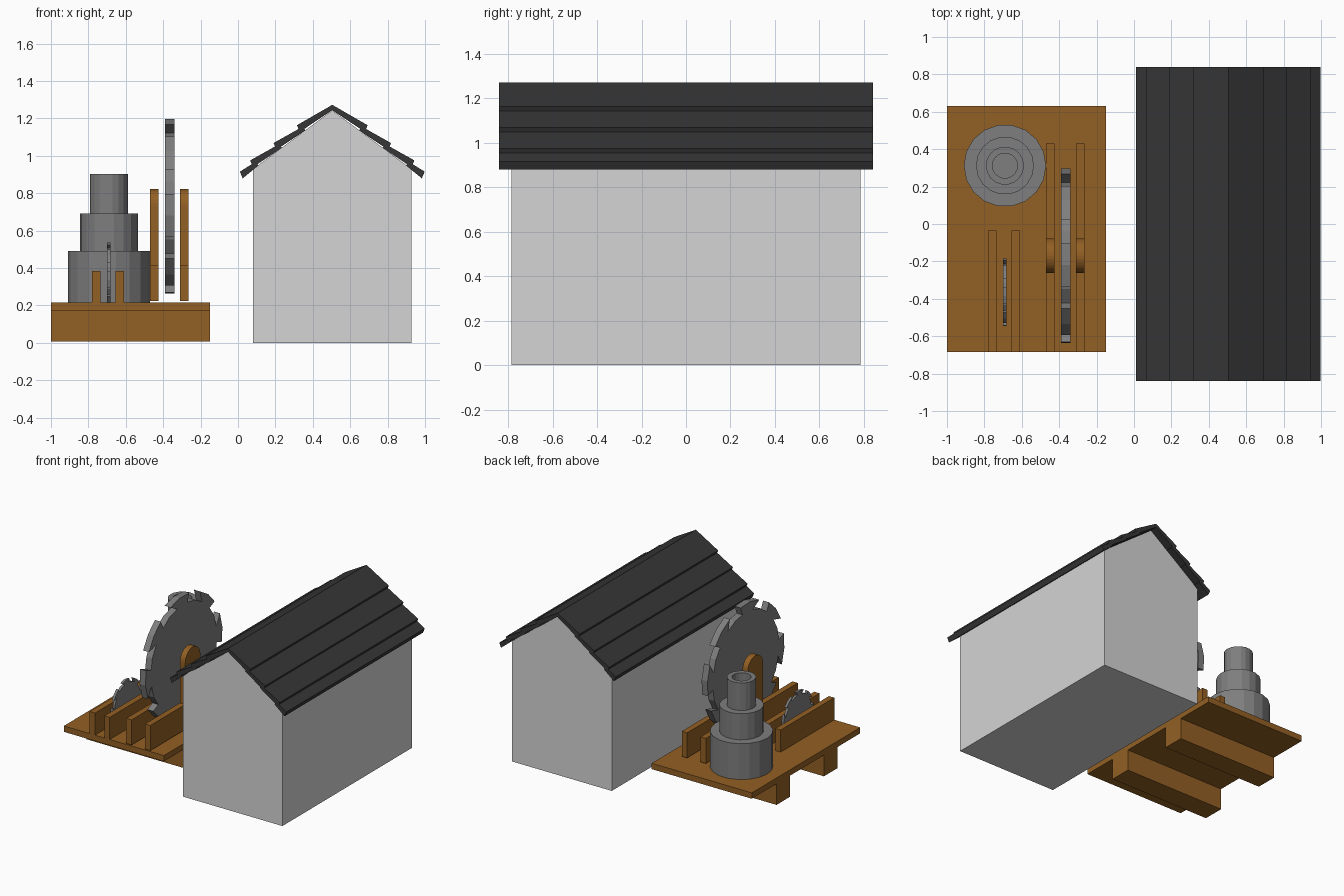
import bpy
import bmesh
from math import sin, cos, pi, radians

if "Cube" in bpy.data.objects:
    bpy.data.objects.remove(bpy.data.objects["Cube"], do_unlink=True)


def material(name, rgb):
    mat = bpy.data.materials.new(name)
    mat.use_nodes = True
    mat.diffuse_color = (*rgb, 1)
    mat.node_tree.nodes["Principled BSDF"].inputs["Base Color"].default_value = (*rgb, 1)
    return mat


WOOD = material("brown wood", (0.29, 0.115, 0.017))
METAL = material("grey metal", (0.21, 0.21, 0.21))
WALL = material("pale wall", (0.66, 0.66, 0.66))
ROOF = material("dark roof", (0.037, 0.037, 0.037))


def finish(name, bm, mat):
    bmesh.ops.recalc_face_normals(bm, faces=bm.faces)
    mesh = bpy.data.meshes.new(name)
    bm.to_mesh(mesh)
    bm.free()
    mesh.materials.append(mat)
    obj = bpy.data.objects.new(name, mesh)
    bpy.context.collection.objects.link(obj)
    return obj


def prism(name, outline, axis, start, end, mat):
    """Extrude an outline along x (outline in y, z) or along y (outline in x, z)."""
    def place(u, v, d):
        return (d, u, v) if axis == "x" else (u, d, v)
    bm = bmesh.new()
    near = [bm.verts.new(place(u, v, start)) for u, v in outline]
    far = [bm.verts.new(place(u, v, end)) for u, v in outline]
    bm.faces.new(near)
    bm.faces.new(far)
    for i in range(len(near)):
        j = (i + 1) % len(near)
        bm.faces.new((near[i], near[j], far[j], far[i]))
    return finish(name, bm, mat)


def box(name, x0, x1, y0, y1, z0, z1, mat):
    return prism(name, [(y0, z0), (y1, z0), (y1, z1), (y0, z1)], "x", x0, x1, mat)


# House body with gable ends
MID = 0.504
HALF = 0.423
prism("house_walls",
      [(MID - HALF, 0), (MID + HALF, 0), (MID + HALF, 0.929), (MID, 1.243), (MID - HALF, 0.929)],
      "y", -0.785, 0.785, WALL)

# Lapped roof planks: lower edge and upper edge as distance from ridge, height
planks = [(0.189, 1.163, 0, 1.272), (0.314, 1.068, 0.159, 1.155),
          (0.439, 0.975, 0.284, 1.062), (0.494, 0.915, 0.409, 0.968)]
for side, label in ((-1, "right"), (1, "left")):
    for n, (low, zl, high, zh) in enumerate(planks):
        drop, inset = 0.028, 0.015
        upper = (high, zh - drop) if high == 0 else (high - inset, zh - 0.02)
        shape = [(low, zl), (high, zh), upper, (low - inset, zl - 0.036)]
        prism(f"roof_plank_{label}_{n + 1}", [(MID + side * u, z) for u, z in shape],
              "y", -0.84, 0.84, ROOF)

# Platform on two cross beams
box("platform", -1, -0.15, -0.685, 0.63, 0.17, 0.215, WOOD)
for label, y in (("front", -0.41), ("back", 0.165)):
    box(f"{label}_beam", -1, -0.15, y, y + 0.165, 0.008, 0.17, WOOD)

# Low rails around the small blade
for n, x in enumerate((-0.78, -0.655)):
    box(f"small_rail_{n + 1}", x, x + 0.045, -0.685, -0.035, 0.213, 0.385, WOOD)

# Long rails with round-topped supports around the large blade
AXLE_Y, AXLE_Z = -0.17, 0.73
for n, x in enumerate((-0.47, -0.31)):
    box(f"large_rail_{n + 1}", x, x + 0.045, -0.685, 0.43, 0.222, 0.415, WOOD)
    r = 0.092
    arch = [(AXLE_Y + r * cos(pi * i / 16), AXLE_Z + r * sin(pi * i / 16)) for i in range(17)]
    arch += [(AXLE_Y - r, 0.415), (AXLE_Y + r, 0.415)]
    prism(f"blade_support_{n + 1}", arch, "x", x, x + 0.045, WOOD)


def saw_blade(name, x, y, z, radius, thickness):
    """Disc with eight hooked teeth."""
    tooth = ((33, 0.86), (24.5, 1), (39, 1.005), (53, 1), (51, 0.86), (64, 0.87))
    outline = []
    for k in range(8):
        for angle, scale in tooth:
            a = radians(angle + 45 * k)
            outline.append((y - radius * scale * cos(a), z + radius * scale * sin(a)))
    prism(name, outline, "x", x - thickness / 2, x + thickness / 2, METAL)


saw_blade("large_saw_blade", -0.365, AXLE_Y, AXLE_Z, 0.466, 0.05)
saw_blade("small_saw_blade", -0.692, -0.365, 0.355, 0.18, 0.019)

# Stepped chimney with a hollow bore, spun from a profile
profile = [(0, 0.215), (0.22, 0.215), (0.22, 0.49), (0.155, 0.49), (0.155, 0.69),
           (0.102, 0.69), (0.102, 0.902), (0.067, 0.902), (0.067, 0.7), (0, 0.7)]
bm = bmesh.new()
points = [bm.verts.new((r, 0, z)) for r, z in profile]
edges = [bm.edges.new(pair) for pair in zip(points, points[1:])]
bmesh.ops.spin(bm, geom=points + edges, cent=(0, 0, 0), axis=(0, 0, 1),
               angle=2 * pi, steps=18, use_duplicate=False)
bmesh.ops.remove_doubles(bm, verts=bm.verts, dist=0.0005)
chimney = finish("chimney", bm, METAL)
chimney.location = (-0.69, 0.312, 0)
